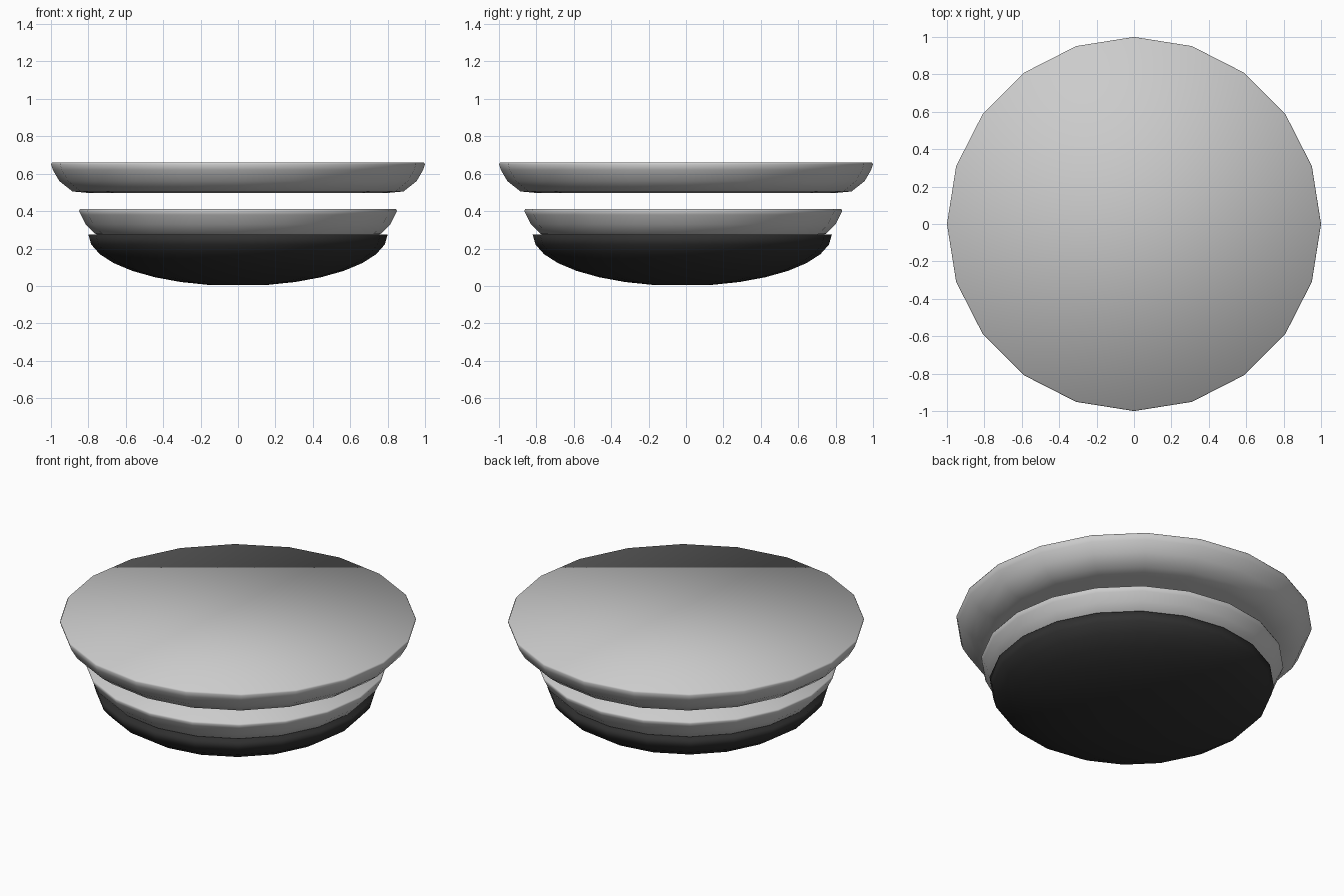
import bpy
import bmesh
import math

cube = bpy.data.objects.get("Cube")
if cube:
    bpy.data.objects.remove(cube, do_unlink=True)

SIDES = 20


def material(name, value):
    mat = bpy.data.materials.new(name)
    mat.use_nodes = True
    colour = (value, value, value, 1)
    mat.diffuse_color = colour
    mat.node_tree.nodes["Principled BSDF"].inputs["Base Color"].default_value = colour
    return mat


def lathe(name, profile, mat, y=0.0):
    """Closed turned solid from (radius, height) points, listed bottom to top."""
    bm = bmesh.new()
    rings = []
    for radius, z in profile:
        ring = []
        for i in range(SIDES):
            a = math.tau * i / SIDES
            ring.append(bm.verts.new((radius * math.cos(a), radius * math.sin(a), z)))
        rings.append(ring)
    for low, high in zip(rings, rings[1:]):
        for i in range(SIDES):
            j = (i + 1) % SIDES
            bm.faces.new((low[i], low[j], high[j], high[i]))
    bm.faces.new(rings[0][::-1])
    bm.faces.new(rings[-1])
    mesh = bpy.data.meshes.new(name)
    bm.to_mesh(mesh)
    bm.free()
    mesh.materials.append(mat)
    mesh.shade_smooth()
    obj = bpy.data.objects.new(name, mesh)
    obj.location.y = y
    bpy.context.collection.objects.link(obj)
    return obj


light_grey = material("light grey", 0.6)
dark_grey = material("dark grey", 0.03)

# Wide upper plate with rounded underside
lathe("upper_plate", [(0.80, 0.497), (0.885, 0.505), (0.955, 0.56), (0.99, 0.62),
                      (1.0, 0.65), (0.995, 0.66)], light_grey)

# Smaller middle plate
lathe("middle_plate", [(0.70, 0.25), (0.765, 0.28), (0.815, 0.33), (0.84, 0.38),
                       (0.85, 0.40), (0.845, 0.41)], light_grey, -0.015)

# Shallow half-ellipsoid bowl below
bowl = []
for step in range(1, 9):
    a = math.pi / 2 * step / 8
    bowl.append((0.8 * math.sin(a), 0.275 * (1 - math.cos(a))))
lathe("lower_bowl", bowl, dark_grey, -0.02)
